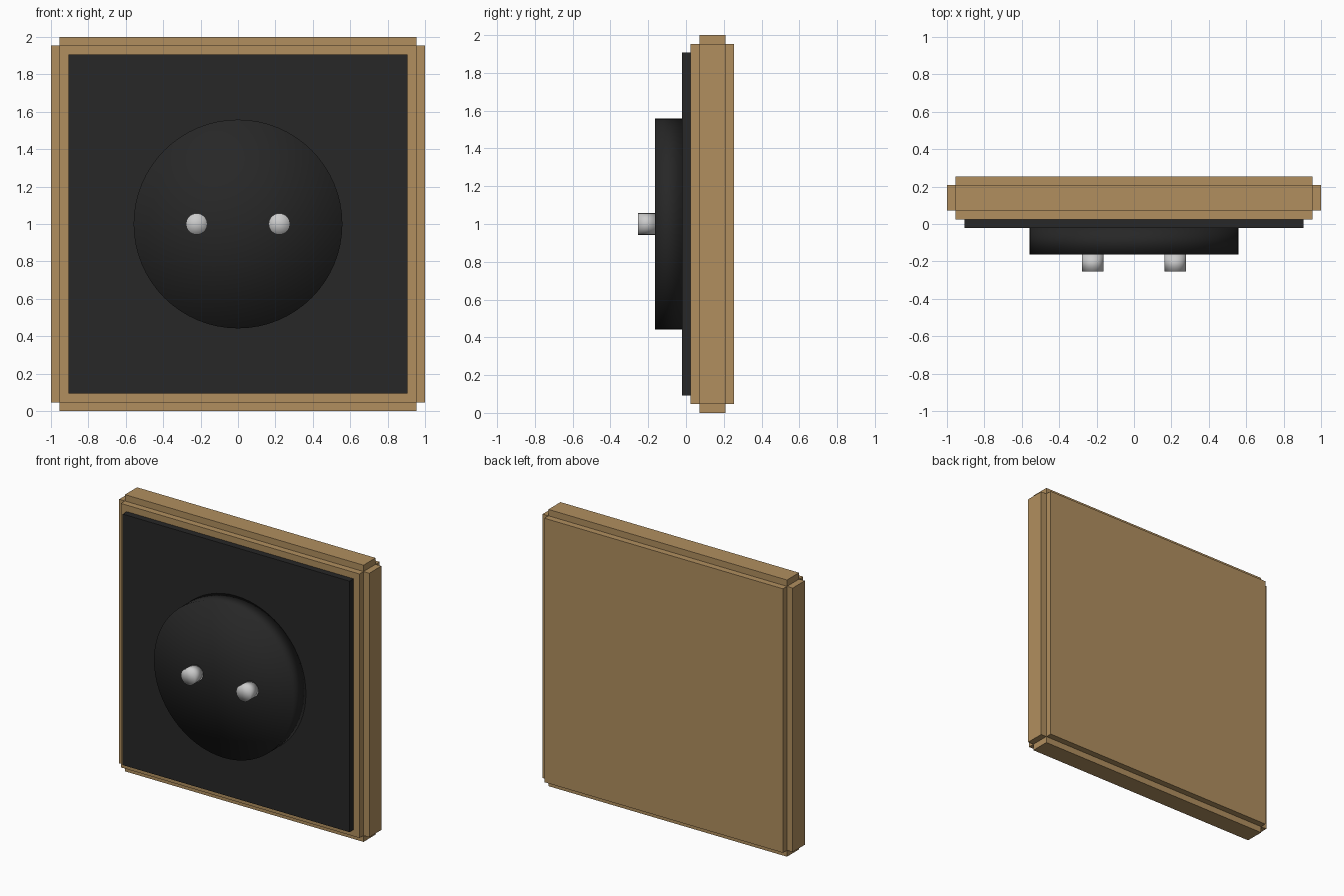
import bpy, bmesh
from mathutils import Matrix, Vector

if "Cube" in bpy.data.objects:
    bpy.data.objects.remove(bpy.data.objects["Cube"])


def material(name, color):
    mat = bpy.data.materials.new(name)
    mat.diffuse_color = (*color, 1.0)
    mat.use_nodes = True
    mat.node_tree.nodes["Principled BSDF"].inputs["Base Color"].default_value = mat.diffuse_color
    return mat


def finish(bm, name, mat=None, smooth=False):
    bmesh.ops.recalc_face_normals(bm, faces=bm.faces[:])
    for f in bm.faces:
        f.smooth = smooth
    mesh = bpy.data.meshes.new(name)
    bm.to_mesh(mesh)
    bm.free()
    obj = bpy.data.objects.new(name, mesh)
    bpy.context.collection.objects.link(obj)
    if mat:
        mesh.materials.append(mat)
    return obj


def box(x, y0, y1, z0, z1):
    """Box centred on x = 0."""
    bm = bmesh.new()
    place = Matrix.Translation((0, (y0 + y1) / 2, (z0 + z1) / 2))
    size = Matrix.Diagonal((2 * x, y1 - y0, z1 - z0, 1))
    bmesh.ops.create_cube(bm, size=1, matrix=place @ size)
    return bm


def disc(name, x, z, radius, y0, y1, mat=None):
    """Smooth cylinder along y with fan caps."""
    bm = bmesh.new()
    place = Matrix.Translation((x, (y0 + y1) / 2, z)) @ Matrix.Rotation(1.5707963, 4, 'X')
    bmesh.ops.create_cone(bm, cap_ends=True, cap_tris=True, segments=64,
                          radius1=radius, radius2=radius, depth=y1 - y0, matrix=place)
    return finish(bm, name, mat, smooth=True)


wood = material("wood", (0.44, 0.275, 0.114))
black = material("black", (0.02, 0.02, 0.02))

# Wooden backing: a core box with every face raised, leaving notched edges
step = 0.046
bm = box(1 - step, 0.025 + step, 0.255 - step, step, 2 - step)
raised = bmesh.ops.extrude_discrete_faces(bm, faces=bm.faces[:])["faces"]
for face in raised:
    face.normal_update()
    offset = Vector(face.normal) * step
    bmesh.ops.translate(bm, verts=face.verts[:], vec=offset)
finish(bm, "wooden_backing", wood)

# Black square plate
finish(box(0.907, -0.021, 0.025, 0.093, 1.907), "front_plate", black)

# Round dial and its two metal pins
disc("round_dial", 0, 1, 0.558, -0.163, -0.021, black)
for side, x in (("left", -0.221), ("right", 0.221)):
    disc(side + "_pin", x, 1, 0.057, -0.255, -0.163)
